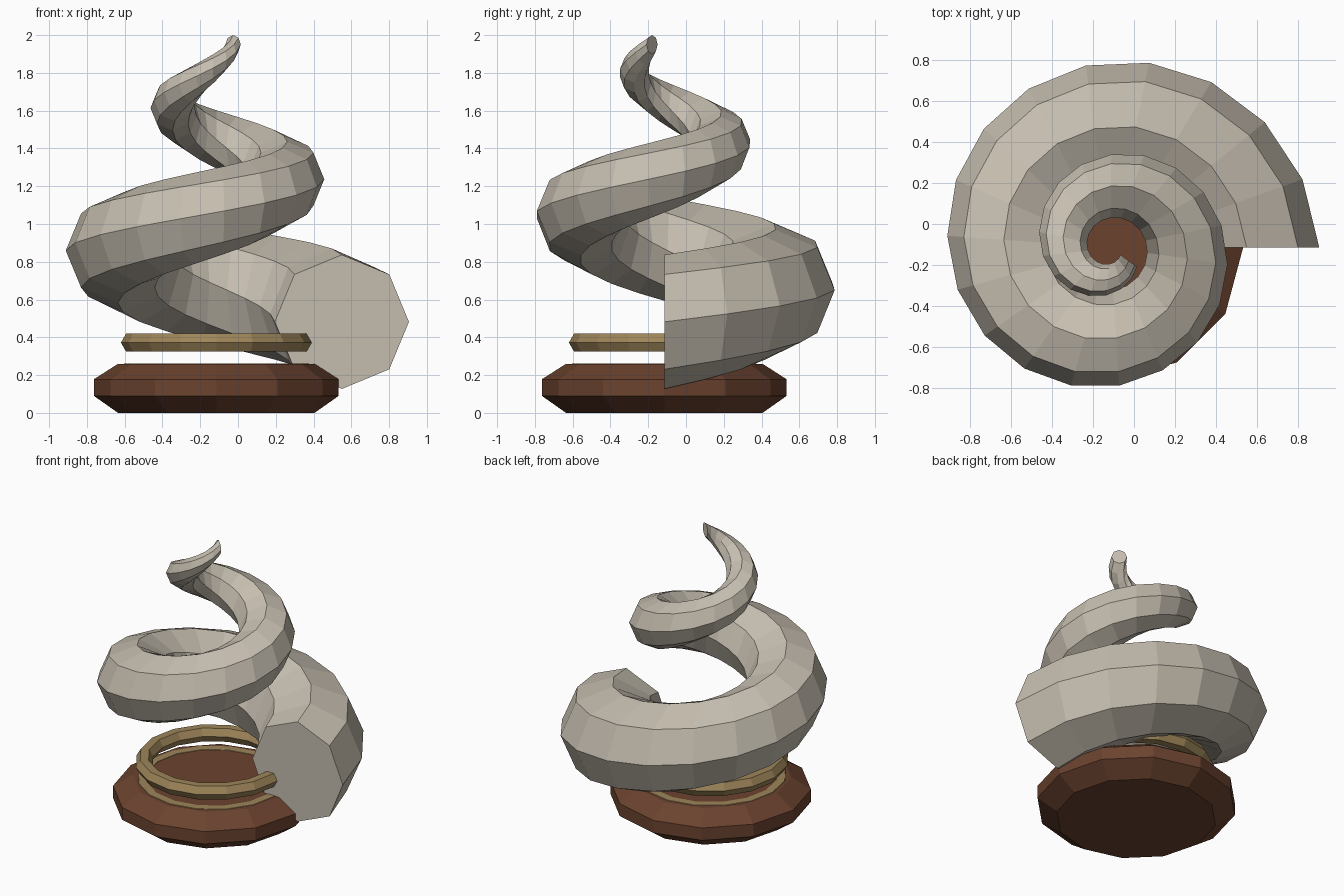
import bpy, bmesh, math

if "Cube" in bpy.data.objects:
    bpy.data.objects.remove(bpy.data.objects["Cube"])

AXIS = (-0.115, -0.115)  # common vertical axis of plinth, rings and coil


def material(name, rgb):
    m = bpy.data.materials.new(name)
    m.diffuse_color = (*rgb, 1.0)
    m.use_nodes = True
    m.node_tree.nodes["Principled BSDF"].inputs["Base Color"].default_value = m.diffuse_color
    return m


HORN = material("pale horn", (0.56, 0.51, 0.43))
WOOD = material("dark wood", (0.145, 0.055, 0.028))
BRASS = material("aged brass", (0.34, 0.235, 0.10))


def loft(name, loops, mat, closed=False):
    """Skin a list of equal-length vertex loops; cap the ends unless closed."""
    bm = bmesh.new()
    rows = [[bm.verts.new(p) for p in loop] for loop in loops]
    n = len(rows[0])
    pairs = list(zip(rows, rows[1:]))
    if closed:
        pairs.append((rows[-1], rows[0]))
    for a, b in pairs:
        for i in range(n):
            j = (i + 1) % n
            bm.faces.new((a[i], a[j], b[j], b[i]))
    if not closed:
        bm.faces.new(rows[0])
        bm.faces.new(rows[-1])
    bmesh.ops.recalc_face_normals(bm, faces=bm.faces[:])
    mesh = bpy.data.meshes.new(name)
    bm.to_mesh(mesh)
    bm.free()
    mesh.materials.append(mat)
    ob = bpy.data.objects.new(name, mesh)
    bpy.context.collection.objects.link(ob)
    return ob


def polar(radius, angle, z):
    return (AXIS[0] + radius * math.cos(angle), AXIS[1] + radius * math.sin(angle), z)


def section(major, minor, z, angle, sides):
    """Upright polygon section standing on the radial plane at an angle."""
    steps = [math.tau * k / sides for k in range(sides)]
    return [polar(major + minor * math.cos(s), angle, z + minor * math.sin(s)) for s in steps]


# Twelve-sided plinth with chamfered top and bottom
profile = [(0.52, 0.0), (0.648, 0.09), (0.648, 0.178), (0.52, 0.26)]
loft("plinth", [[polar(r, math.tau * k / 12, z) for k in range(12)] for r, z in profile], WOOD)

# Two brass rings: one sunk flush in the plinth, one above it
for name, major, z in (("inlaid_ring", 0.46, 0.215), ("upper_ring", 0.45, 0.372)):
    loft(name, [section(major, 0.055, z, math.tau * k / 16, 6) for k in range(16)], BRASS, closed=True)

# Tapered eight-sided horn coiling upward for 1.9 turns
SEGMENTS = 35
coil = []
for k in range(SEGMENTS + 1):
    t = k / SEGMENTS
    coil.append(section(0.665 - 0.555 * t, 0.355 - 0.305 * t, 0.482 + 1.468 * t,
                        1.9 * math.tau * t, 8))
loft("coiled_horn", coil, HORN)
